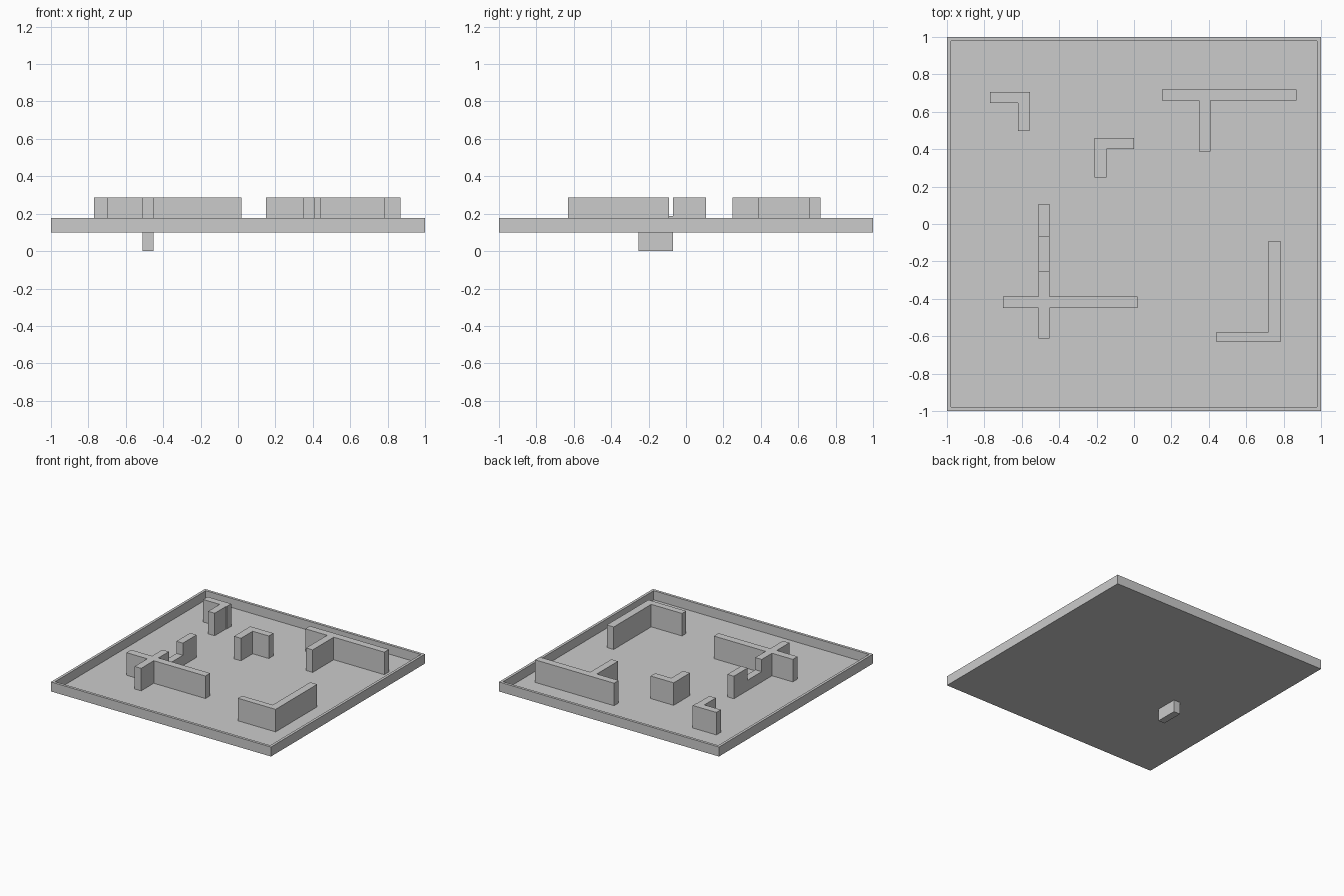
import bpy, bmesh

if "Cube" in bpy.data.objects:
    bpy.data.objects.remove(bpy.data.objects["Cube"])

FLOOR, RIM, TOP = 0.10, 0.178, 0.288   # tray underside, rim top, wall top


def finish(name, bm):
    bmesh.ops.recalc_face_normals(bm, faces=bm.faces[:])
    mesh = bpy.data.meshes.new(name)
    bm.to_mesh(mesh)
    bm.free()
    obj = bpy.data.objects.new(name, mesh)
    bpy.context.collection.objects.link(obj)
    return obj


def prism(name, outline, z0=FLOOR, z1=TOP):
    """Extrude a plan outline straight up from z0 to z1."""
    bm = bmesh.new()
    face = bm.faces.new([bm.verts.new((x, y, z0)) for x, y in outline])
    ext = bmesh.ops.extrude_face_region(bm, geom=[face])
    up = [v for v in ext["geom"] if isinstance(v, bmesh.types.BMVert)]
    bmesh.ops.translate(bm, verts=up, vec=(0, 0, z1 - z0))
    return finish(name, bm)


def rect(x0, x1, y0, y1):
    return [(x0, y0), (x1, y0), (x1, y1), (x0, y1)]


# Square rim: a rectangular section carried round four corners
bm = bmesh.new()
inner = 0.978
section = [(1, FLOOR), (1, RIM), (inner, RIM), (inner, FLOOR)]
rings = [[bm.verts.new((sx * r, sy * r, z)) for r, z in section]
         for sx, sy in ((-1, -1), (1, -1), (1, 1), (-1, 1))]
for i in range(4):
    a, b = rings[i], rings[(i + 1) % 4]
    for j in range(4):
        k = (j + 1) % 4
        bm.faces.new((a[j], b[j], b[k], a[k]))
finish("tray_rim", bm)

# Thin floor inside the rim
prism("tray_floor", rect(-inner, inner, -inner, inner), FLOOR, FLOOR + 0.003)

# Corner walls
prism("back_left_corner_wall", [(-0.77, 0.705), (-0.77, 0.647), (-0.62, 0.647),
      (-0.62, 0.497), (-0.56, 0.497), (-0.56, 0.647), (-0.555, 0.647), (-0.555, 0.705)])
prism("middle_corner_wall", [(-0.21, 0.46), (-0.21, 0.248), (-0.147, 0.248),
      (-0.147, 0.40), (0.0, 0.40), (0.0, 0.46)])
prism("front_right_corner_wall", [(0.44, -0.63), (0.783, -0.63), (0.783, -0.09),
      (0.72, -0.09), (0.72, -0.577), (0.44, -0.577)])

# T-shaped wall
prism("tee_wall", [(0.15, 0.72), (0.15, 0.66), (0.348, 0.66), (0.348, 0.387),
      (0.408, 0.387), (0.408, 0.66), (0.868, 0.66), (0.868, 0.72)])

# Cross-shaped wall, whose long arm has a sunken piece that drops through the floor
xl, xr, yb, yt = -0.511, -0.452, -0.448, -0.387
gap0, gap1 = -0.253, -0.07
prism("cross_wall", [(-0.70, yb), (xl, yb), (xl, -0.612), (xr, -0.612), (xr, yb),
      (0.018, yb), (0.018, yt), (xr, yt), (xr, gap0), (xl, gap0), (xl, yt), (-0.70, yt)])
prism("sunken_gate", rect(xl, xr, gap0, gap1), 0.0, TOP - FLOOR)
prism("cross_wall_end", rect(xl, xr, gap1, 0.108))
